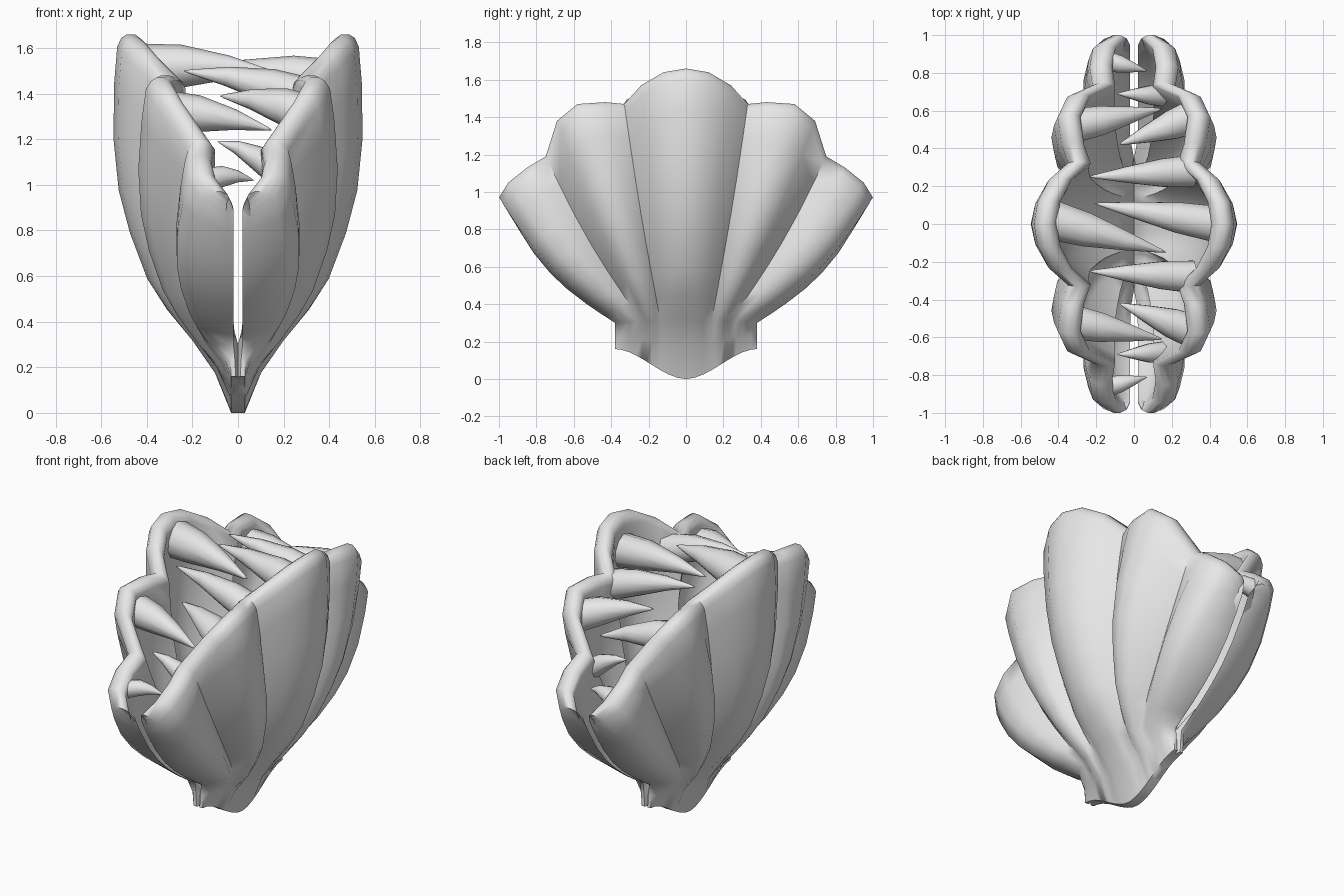
import bpy
import bmesh
from math import sin, pi, radians
from mathutils import Vector

default_cube = bpy.data.objects.get("Cube")
if default_cube:
    bpy.data.objects.remove(default_cube)

grey = bpy.data.materials.new("shell_grey")
grey.use_nodes = True
colour = (0.8, 0.8, 0.8, 1.0)
grey.diffuse_color = colour
grey.node_tree.nodes["Principled BSDF"].inputs["Base Color"].default_value = colour

# Fan rays over half a shell: rim x, y, z, hinge share, neck depth, bulge
RAYS = [
    (0.53, 0.00, 1.66, 0.00, 0.20, 0.00),
    (0.51, 0.12, 1.64, 0.12, 0.20, 0.00),
    (0.45, 0.24, 1.57, 0.25, 0.19, 0.00),
    (0.35, 0.33, 1.47, 0.36, 0.16, 0.00),
    (0.38, 0.43, 1.48, 0.42, 0.18, 0.03),
    (0.40, 0.58, 1.47, 0.48, 0.18, 0.03),
    (0.35, 0.69, 1.38, 0.55, 0.18, 0.03),
    (0.22, 0.75, 1.19, 0.62, 0.15, 0.00),
    (0.23, 0.85, 1.13, 0.70, 0.14, 0.04),
    (0.21, 0.95, 1.05, 0.80, 0.13, 0.06),
    (0.15, 1.00, 0.97, 0.92, 0.10, 0.06),
    (0.04, 0.96, 0.92, 1.00, 0.04, 0.00),
]
# Rows from neck to rim: position along the ray, share of the rim depth
ROWS = [(0, 0), (0.1, 0.34), (0.2, 0.6), (0.35, 0.83), (0.49, 0.98),
        (0.66, 1.05), (0.84, 1.04), (0.96, 1)]
# Rounded lip: share of wall width, drop below the rim
LIP = [(0.15, 0.015), (0.35, 0), (0.65, 0), (0.88, 0.02)]


def finish(bm, name):
    bmesh.ops.recalc_face_normals(bm, faces=bm.faces)
    mesh = bpy.data.meshes.new(name)
    bm.to_mesh(mesh)
    bm.free()
    mesh.materials.append(grey)
    obj = bpy.data.objects.new(name, mesh)
    bpy.context.collection.objects.link(obj)
    bpy.ops.object.select_all(action="DESELECT")
    obj.select_set(True)
    bpy.context.view_layer.objects.active = obj
    bpy.ops.object.shade_smooth_by_angle(angle=radians(60))
    return obj


def ray_section(ray):
    """Closed section of the wall: up the outside, over the lip, down the inside."""
    x, y, z, s, neck_x, bulge = ray
    base = Vector((0.03, 0.38 * s, 0.16 * s * s * (3 - 2 * s)))
    neck = Vector((neck_x, 0.38 * s, 0.32 - 0.02 * s))
    rim = Vector((x, y, z))
    outer = [base, base.lerp(neck, 0.55)]
    outer[1].x = 0.03 + (neck_x - 0.03) * 0.42
    for t, depth in ROWS:
        p = neck.lerp(rim, t)
        swell = sin(pi * t)
        p.x = neck_x + (x - neck_x) * depth + bulge * swell
        p.y += 0.06 * s * s * swell
        p.z -= 0.04 * s * s * swell
        outer.append(p)
    along = rim - neck
    along.x = 0
    along.normalize()
    width = min(0.12, x - 0.02)
    lip = [rim - along * drop - Vector((width * share, 0, 0)) for share, drop in LIP]
    inner = []
    for i, p in enumerate(outer):
        floor = 0 if i < 3 else 0.015
        inner.append(Vector((max(floor, p.x - width), p.y, p.z)))
    return outer + lip + inner[::-1]


def make_shell(name, side):
    half = [ray_section(r) for r in RAYS]
    back = [[Vector((p.x, -p.y, p.z)) for p in sec] for sec in half[:0:-1]]
    bm = bmesh.new()
    sections = [[bm.verts.new((p.x * side, p.y, p.z)) for p in sec]
                for sec in back + half]
    n = len(sections[0])
    for a, b in zip(sections, sections[1:]):
        for i in range(n):
            j = (i + 1) % n
            bm.faces.new((a[i], a[j], b[j], b[i]))
    # Close both ends of the fan
    for sec in (sections[0], sections[-1]):
        for i in range(n // 2 - 1):
            bm.faces.new((sec[i], sec[i + 1], sec[n - 2 - i], sec[n - 1 - i]))
    finish(bm, name)


def make_tooth(name, root, tip, radius, sides=10):
    """Tapered spike with a slightly swollen root."""
    root, tip = Vector(root), Vector(tip)
    turn = (tip - root).to_track_quat("Z", "Y")
    bm = bmesh.new()
    rings = []
    for t, scale in ((0, 1), (0.3, 0.86), (0.65, 0.48), (0.95, 0.1)):
        ring = bmesh.ops.create_circle(bm, segments=sides, radius=radius * scale)["verts"]
        centre = root.lerp(tip, t) + Vector((0, 0, 0.02 * sin(pi * t)))
        for v in ring:
            v.co = centre + turn @ v.co
        rings.append(ring)
    for a, b in zip(rings, rings[1:]):
        for i in range(sides):
            j = (i + 1) % sides
            bm.faces.new((a[i], a[j], b[j], b[i]))
    point = bm.verts.new(tip)
    for i in range(sides):
        bm.faces.new((rings[-1][i], rings[-1][(i + 1) % sides], point))
    bm.faces.new(rings[0])
    finish(bm, name)


make_shell("left_shell", 1)
make_shell("right_shell", -1)

# Single middle teeth
make_tooth("right_middle_tooth", (-0.43, 0.02, 1.51), (0.17, -0.15, 1.49), 0.11)
make_tooth("left_middle_tooth", (0.43, 0.0, 1.45), (-0.21, 0.11, 1.5), 0.1)

# Paired teeth, repeated front and back
PAIRS = {
    "right_side_tooth": ((-0.32, 0.52, 1.32), (0.15, 0.61, 1.24), 0.095),
    "right_end_tooth": ((-0.13, 0.86, 1.02), (0.07, 0.81, 1.02), 0.055),
    "left_inner_tooth": ((0.31, 0.28, 1.38), (-0.24, 0.25, 1.5), 0.09),
    "left_side_tooth": ((0.32, 0.57, 1.3), (-0.08, 0.42, 1.39), 0.095),
    "left_end_tooth": ((0.15, 0.68, 1.07), (-0.09, 0.69, 1.19), 0.06),
}
for name, (root, tip, radius) in PAIRS.items():
    for label, way in (("back", 1), ("front", -1)):
        make_tooth(f"{name}_{label}", (root[0], root[1] * way, root[2]),
                   (tip[0], tip[1] * way, tip[2]), radius)
